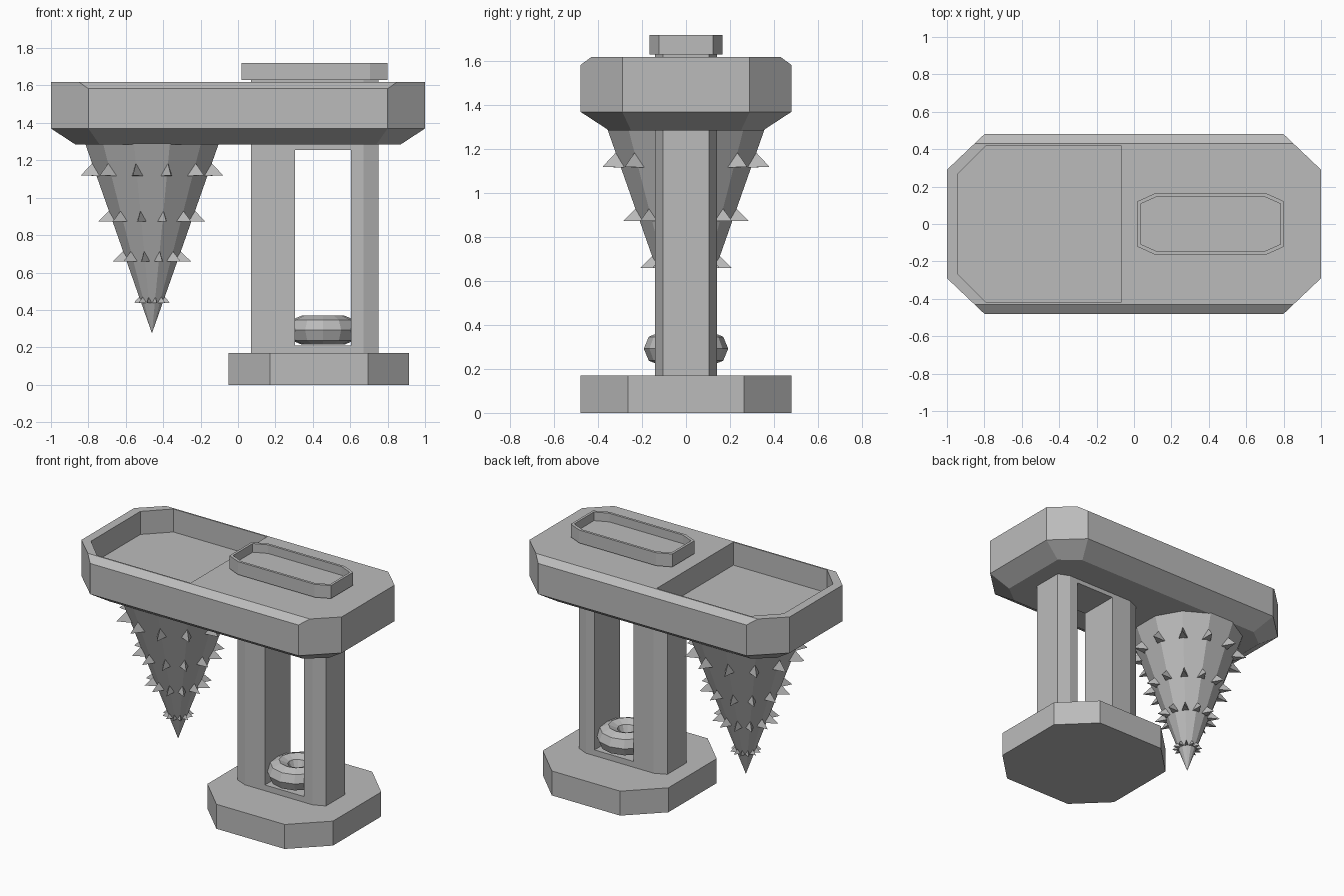
import bpy, bmesh, math
from mathutils import Vector

if "Cube" in bpy.data.objects:
    bpy.data.objects.remove(bpy.data.objects["Cube"])

grey = bpy.data.materials.new("plain grey")
grey.diffuse_color = (0.5, 0.5, 0.5, 1)
grey.use_nodes = True
grey.node_tree.nodes["Principled BSDF"].inputs["Base Color"].default_value = grey.diffuse_color


def finish(name, bm):
    bmesh.ops.recalc_face_normals(bm, faces=bm.faces)
    me = bpy.data.meshes.new(name)
    bm.to_mesh(me)
    bm.free()
    ob = bpy.data.objects.new(name, me)
    bpy.context.collection.objects.link(ob)
    me.materials.append(grey)
    return ob


def octagon(x0, x1, y, cx, cy):
    """Rectangle with chamfered corners; cx, cy are the chamfer lengths."""
    return [(x0 + cx, -y), (x1 - cx, -y), (x1, cy - y), (x1, y - cy),
            (x1 - cx, y), (x0 + cx, y), (x0, y - cy), (x0, cy - y)]


def loft(name, rings):
    """Closed solid through (outline, z) rings."""
    bm = bmesh.new()
    loops = [[bm.verts.new((x, y, z)) for x, y in pts] for pts, z in rings]
    bm.faces.new(loops[0])
    bm.faces.new(loops[-1])
    for a, b in zip(loops, loops[1:]):
        for i in range(len(a)):
            j = (i + 1) % len(a)
            bm.faces.new((a[i], a[j], b[j], b[i]))
    return finish(name, bm)


def cut(ob, cutter):
    mod = ob.modifiers.new("cut", 'BOOLEAN')
    mod.object = cutter
    mod.solver = 'EXACT'
    bpy.context.view_layer.objects.active = ob
    bpy.ops.object.modifier_apply(modifier=mod.name)
    bpy.data.objects.remove(cutter)


# Main slab with tapered underside
outer = octagon(-1, 1, 0.48, 0.2, 0.19)
slab = loft("slab", [(octagon(-0.87, 0.87, 0.35, 0.13, 0.1), 1.285),
                     (outer, 1.37), (outer, 1.62)])
# Sloped top edges along both long sides
bm = bmesh.new()
bm.from_mesh(slab.data)
for s in (-1, 1):
    geom = bm.verts[:] + bm.edges[:] + bm.faces[:]
    res = bmesh.ops.bisect_plane(bm, geom=geom, plane_co=(0, 0.48 * s, 1.583),
                                 plane_no=(0, 0.037 * s, 0.05), clear_outer=True)
    bmesh.ops.holes_fill(bm, edges=[e for e in bm.edges if e.is_boundary])
bmesh.ops.recalc_face_normals(bm, faces=bm.faces)
bm.to_mesh(slab.data)
bm.free()
# Sunken basin in the left half
basin = [(-0.07, -0.42), (-0.07, 0.42), (-0.79, 0.42),
         (-0.94, 0.27), (-0.94, -0.27), (-0.79, -0.42)]
cut(slab, loft("basin_cutter", [(basin, 1.46), (basin, 1.8)]))

# Upright frame with a window through it
prof = octagon(0.07, 0.75, 0.14, 0.08, 0.035)
frame = loft("upright_frame", [(prof, 0.16), (prof, 1.64)])
hole = [(0.305, -0.5), (0.605, -0.5), (0.605, 0.5), (0.305, 0.5)]
cut(frame, loft("window_cutter", [(hole, 0.21), (hole, 1.255)]))

# Shallow tray on top
rim = octagon(0.02, 0.80, 0.165, 0.095, 0.043)
lip = octagon(0.037, 0.783, 0.148, 0.09, 0.04)
loft("tray", [(rim, 1.63), (rim, 1.72), (lip, 1.72), (lip, 1.66)])

# Foot
foot = octagon(-0.05, 0.915, 0.48, 0.22, 0.215)
loft("foot", [(foot, 0), (foot, 0.17)])

# Ring resting in the window
bpy.ops.mesh.primitive_torus_add(location=(0.455, 0, 0.292), major_segments=12,
                                 minor_segments=8, major_radius=0.115,
                                 minor_radius=0.077)
ring = bpy.context.object
ring.name = "ring"
ring.data.materials.append(grey)

# Hanging cone
CX, TIP, SLOPE, SIDES = -0.46, 0.275, 0.352, 12
bm = bmesh.new()
tip = bm.verts.new((CX, 0, TIP))
top = []
for i in range(SIDES):
    a = math.radians(15 + 30 * i)
    r = SLOPE * (1.29 - TIP) / math.cos(math.pi / SIDES)
    top.append(bm.verts.new((CX + r * math.cos(a), r * math.sin(a), 1.29)))
bm.faces.new(top)
for i in range(SIDES):
    bm.faces.new((tip, top[i], top[(i + 1) % SIDES]))
finish("hanging_cone", bm)

# Rows of three-sided spikes standing square to the cone surface
bm = bmesh.new()
for z, size, length in ((1.15, 0.045, 0.09), (0.90, 0.037, 0.08),
                        (0.685, 0.034, 0.075), (0.452, 0.02, 0.04)):
    for i in range(12):
        a = math.radians(15 + 30 * i)
        out = Vector((math.cos(a), math.sin(a), 0))
        side = Vector((-out.y, out.x, 0))
        normal = (out - Vector((0, 0, SLOPE))).normalized()
        up = normal.cross(side).normalized()
        c = Vector((CX, 0, z)) + out * SLOPE * (z - TIP)
        pts = [c + up * size, c - up * size * 0.8 + side * size * 0.7,
               c - up * size * 0.8 - side * size * 0.7, c + normal * length]
        v = [bm.verts.new(p) for p in pts]
        for f in ((0, 1, 2), (0, 1, 3), (1, 2, 3), (2, 0, 3)):
            bm.faces.new([v[k] for k in f])
finish("spikes", bm)
